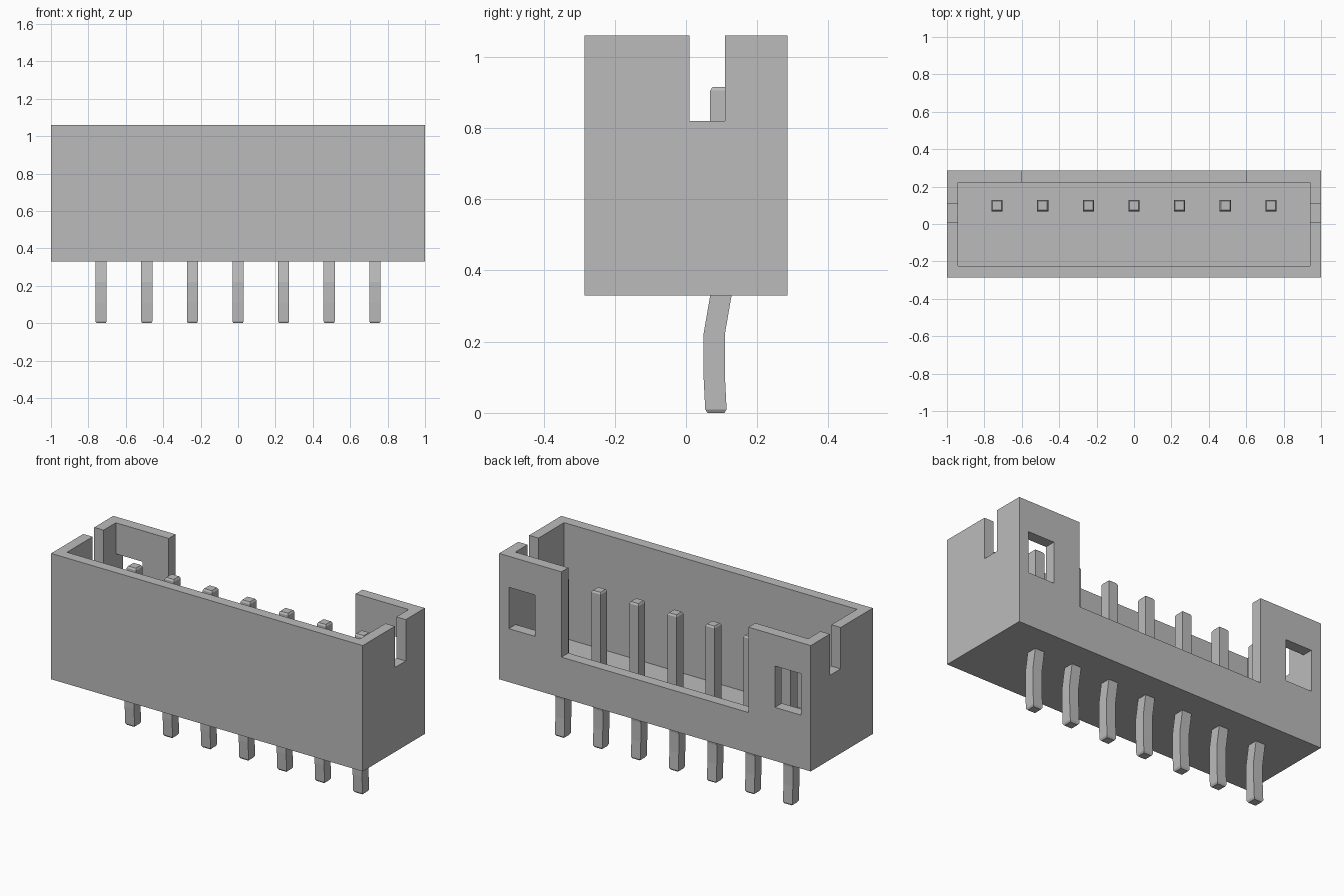
import bpy
import bmesh

cube = bpy.data.objects.get("Cube")
if cube:
    bpy.data.objects.remove(cube, do_unlink=True)

# Single plain grey
GREY = (0.5, 0.5, 0.5, 1.0)
grey = bpy.data.materials.new("plain grey")
grey.use_nodes = True
grey.diffuse_color = GREY
grey.node_tree.nodes["Principled BSDF"].inputs["Base Color"].default_value = GREY


def finish(name, bm):
    bmesh.ops.recalc_face_normals(bm, faces=bm.faces)
    mesh = bpy.data.meshes.new(name)
    bm.to_mesh(mesh)
    bm.free()
    mesh.materials.append(grey)
    obj = bpy.data.objects.new(name, mesh)
    bpy.context.collection.objects.link(obj)
    return obj


def box(name, xs, ys, zs):
    bm = bmesh.new()
    bmesh.ops.create_cube(bm, size=1)
    for v in bm.verts:
        v.co = [r[0] if c < 0 else r[1] for c, r in zip(v.co, (xs, ys, zs))]
    return finish(name, bm)


def cut(obj, cutter):
    mod = obj.modifiers.new("cut", 'BOOLEAN')
    mod.operation = 'DIFFERENCE'
    mod.solver = 'EXACT'
    mod.object = cutter
    bpy.context.view_layer.objects.active = obj
    bpy.ops.object.modifier_apply(modifier=mod.name)
    bpy.data.objects.remove(cutter, do_unlink=True)


# Housing: open-topped shell with a wide gap in the back wall
BOTTOM, TOP, ABOVE = 0.33, 1.06, 1.2
housing = box("housing", (-1, 1), (-0.285, 0.285), (BOTTOM, TOP))
cut(housing, box("cavity", (-0.94, 0.94), (-0.225, 0.222), (0.39, ABOVE)))
cut(housing, box("back_gap", (-0.6, 0.6), (0.2, 0.4), (0.565, ABOVE)))

# End slots and back windows, one of each per side
for s in (-1, 1):
    cut(housing, box("end_slot", sorted((s * 0.9, s * 1.1)), (0.01, 0.11), (0.82, ABOVE)))
    cut(housing, box("window", sorted((s * 0.77, s * 0.938)), (0.2, 0.4), (0.64, 0.88)))


# Pins: square wire with a kink below the housing and chamfered tips
# Each section is (centre y, z, half width)
SECTIONS = [(0.084, 0, 0.024), (0.084, 0.01, 0.03), (0.079, 0.11, 0.03),
            (0.079, 0.22, 0.03), (0.098, 0.33, 0.03), (0.098, 0.905, 0.03),
            (0.098, 0.915, 0.024)]


def pin(name, x):
    bm = bmesh.new()
    rings = []
    for y, z, h in SECTIONS:
        corners = ((-h, -h), (h, -h), (h, h), (-h, h))
        rings.append([bm.verts.new((x + dx, y + dy, z)) for dx, dy in corners])
    for low, high in zip(rings, rings[1:]):
        for i in range(4):
            j = (i + 1) % 4
            bm.faces.new((low[i], low[j], high[j], high[i]))
    bm.faces.new(rings[0][::-1])
    bm.faces.new(rings[-1])
    return finish(name, bm)


COUNT, PITCH = 7, 0.244
for n in range(COUNT):
    pin(f"pin_{n + 1}", (n - (COUNT - 1) / 2) * PITCH)
